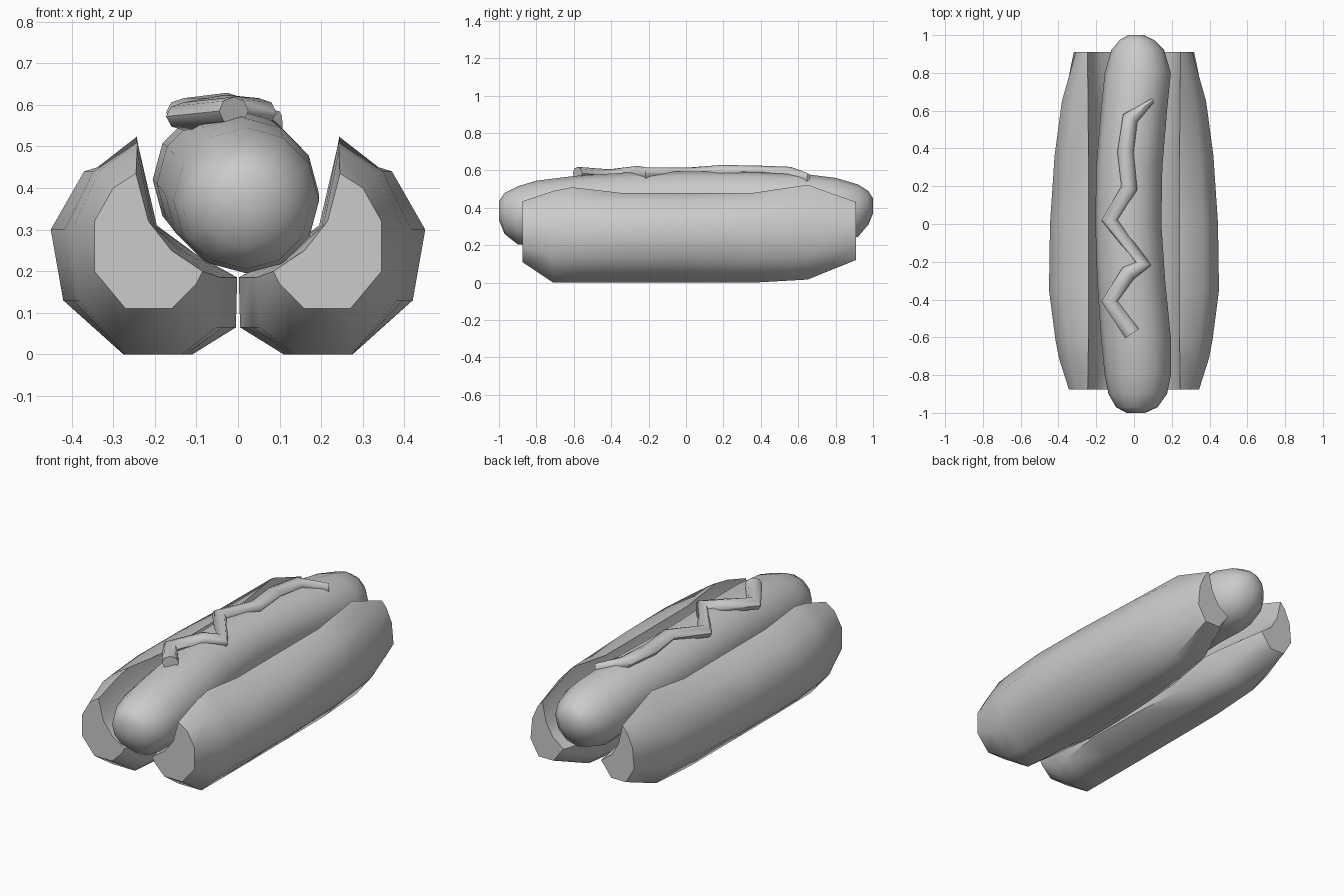
import bpy, bmesh, math
from mathutils import Vector

cube = bpy.data.objects.get("Cube")
if cube:
    bpy.data.objects.remove(cube, do_unlink=True)

GREY = (0.6, 0.6, 0.6, 1)
mat = bpy.data.materials.new("plain grey")
mat.use_nodes = True
mat.diffuse_color = GREY
mat.node_tree.nodes["Principled BSDF"].inputs["Base Color"].default_value = GREY


def loft(name, rings, sharp):
    """Skin a list of equal rings, cap both ends and smooth the result."""
    bm = bmesh.new()
    loops = [[bm.verts.new(p) for p in ring] for ring in rings]
    n = len(rings[0])
    for a, b in zip(loops, loops[1:]):
        for i in range(n):
            j = (i + 1) % n
            bm.faces.new((a[i], a[j], b[j], b[i]))
    bm.faces.new(loops[0][::-1])
    bm.faces.new(loops[-1])
    bmesh.ops.recalc_face_normals(bm, faces=bm.faces)
    mesh = bpy.data.meshes.new(name)
    bm.to_mesh(mesh)
    bm.free()
    mesh.materials.append(mat)
    obj = bpy.data.objects.new(name, mesh)
    bpy.context.collection.objects.link(obj)
    bpy.ops.object.select_all(action='DESELECT')
    obj.select_set(True)
    bpy.context.view_layer.objects.active = obj
    bpy.ops.object.shade_smooth_by_angle(angle=math.radians(sharp))
    return obj


# Bun halves: blend between an end profile and a fuller middle profile (x, z)
CREST = 2
middle = [(.45, .30), (.37, .44), (.24, .48), (.195, .31), (.10, .24),
          (.002, .185), (.005, .065), (.11, 0), (.275, 0), (.42, .13)]
end = [(.345, .32), (.30, .40), (.245, .435), (.215, .32), (.16, .25),
       (.085, .20), (.10, .17), (.16, .11), (.27, .11), (.345, .20)]
# y, width blend, height blend, extra crest height
stations = [(-.875, 0, 0, 0), (-.71, .5, 1, .01), (-.61, .68, 1, .03),
            (-.35, 1, 1, 0), (0, .95, 1, 0), (.36, .72, 1, 0),
            (.65, .35, .85, .05), (.91, -.35, -.1, 0)]

for name, side in (("left_bun_half", 1), ("right_bun_half", -1)):
    rings = []
    for y, tx, tz, lift in stations:
        ring = []
        for i, ((ex, ez), (mx, mz)) in enumerate(zip(end, middle)):
            x = ex + (mx - ex) * tx
            z = ez + (mz - ez) * tz + (lift if i == CREST else 0)
            ring.append((side * x, y, z))
        rings.append(ring)
    loft(name, rings, 50)

# Sausage: y, centre x, centre z, radius
sausage = [(-1, .01, .385, .05), (-.97, .015, .37, .11), (-.9, .02, .36, .155),
           (-.8, .02, .37, .175), (-.6, .01, .385, .185), (-.3, -.015, .41, .18),
           (0, -.03, .42, .175), (.3, -.025, .42, .175), (.6, 0, .41, .175),
           (.8, .02, .385, .175), (.92, .02, .385, .14), (.975, .015, .40, .09),
           (1, .01, .41, .04)]
angles = [math.tau * k / 12 for k in range(12)]
loft("sausage", [[(cx + r * math.cos(a), y, cz + r * math.sin(a)) for a in angles]
                 for y, cx, cz, r in sausage], 60)

# Sauce: zigzag squeeze along the top of the sausage
path = [Vector(p) for p in (
    (.10, .655, .55), (-.02, .56, .585), (-.045, .38, .592), (-.025, .19, .595),
    (-.13, .02, .582), (.05, -.21, .582), (-.03, -.26, .59), (-.13, -.41, .572),
    (-.01, -.58, .585))]
rings = []
for i, p in enumerate(path):
    back = (p - path[max(i - 1, 0)]).normalized()
    ahead = (path[min(i + 1, len(path) - 1)] - p).normalized()
    along = back + ahead
    across = Vector((-along.y, along.x, 0)).normalized()
    width = .012 if i == 0 else .043
    rings.append([p + across * width * math.cos(a) + Vector((0, 0, .034 * math.sin(a)))
                  for a in (math.tau * k / 8 for k in range(8))])
loft("sauce_zigzag", rings, 50)
